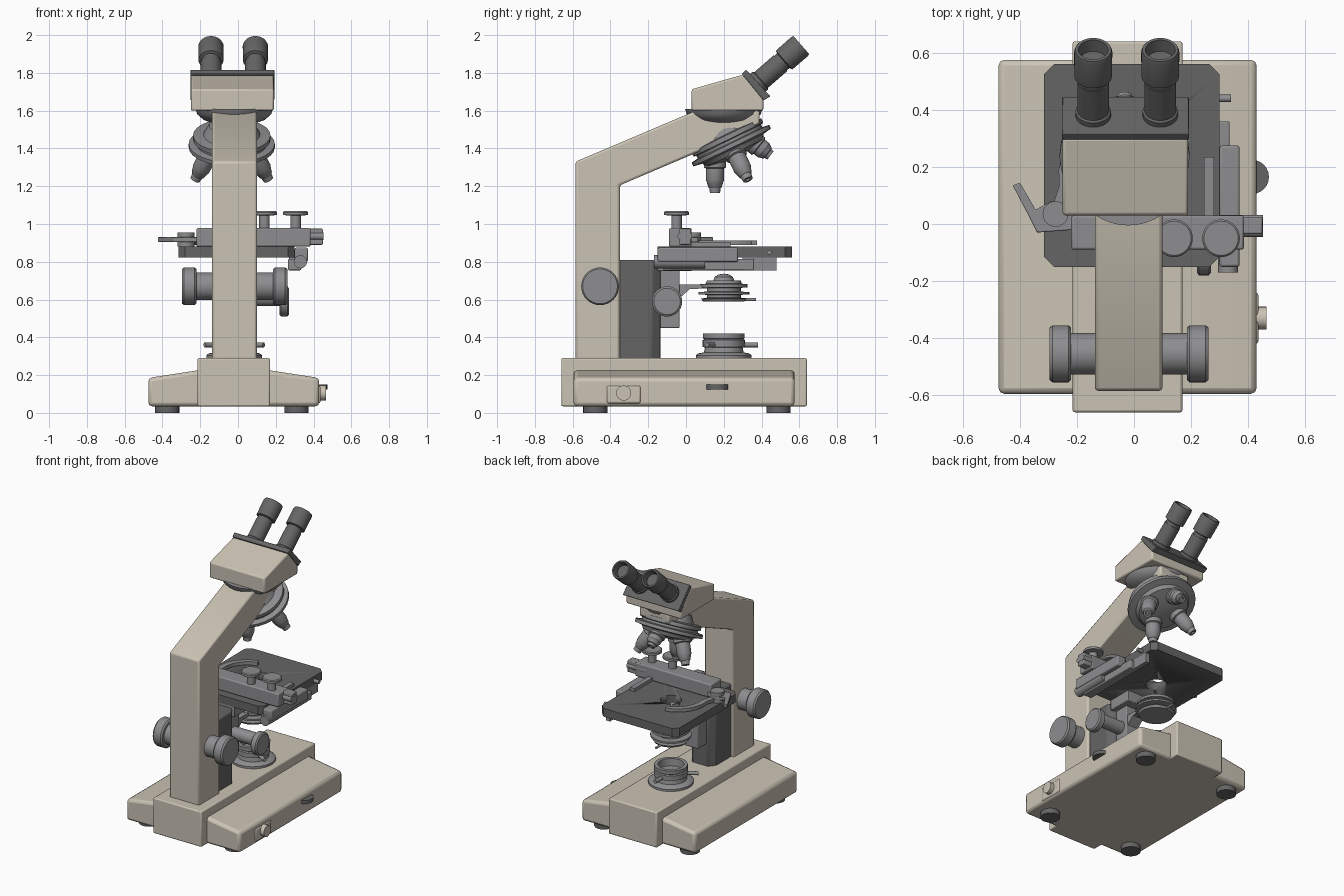
import bpy, bmesh, math
from mathutils import Vector, Matrix


def material(name, r, g, b):
    m = bpy.data.materials.new(name)
    m.diffuse_color = (r, g, b, 1)
    return m


BEIGE = material("beige_paint", 0.60, 0.55, 0.46)
DARK = material("dark_metal", 0.13, 0.13, 0.13)
GREY = material("grey_metal", 0.27, 0.27, 0.28)
CX = -0.02   # optical axis
OY = 0.20


def finish(name, bm, mat, bevel=0, segs=2):
    bmesh.ops.recalc_face_normals(bm, faces=bm.faces)
    me = bpy.data.meshes.new(name)
    bm.to_mesh(me)
    bm.free()
    ob = bpy.data.objects.new(name, me)
    bpy.context.collection.objects.link(ob)
    me.materials.append(mat)
    bpy.ops.object.select_all(action='DESELECT')
    ob.select_set(True)
    bpy.context.view_layer.objects.active = ob
    bpy.ops.object.shade_smooth_by_angle(angle=math.radians(35))
    if bevel:
        mod = ob.modifiers.new("bevel", 'BEVEL')
        mod.width, mod.segments, mod.limit_method = bevel, segs, 'ANGLE'
    return ob


def prism(name, pts, axis, lo, hi, mat, bevel=0, segs=2):
    """Extrude a 2D outline along an axis: x uses (y,z), y uses (x,z), z uses (x,y)."""
    place = {'x': lambda a, b, t: (t, a, b), 'y': lambda a, b, t: (a, t, b),
             'z': lambda a, b, t: (a, b, t)}[axis]
    bm = bmesh.new()
    f = bm.faces.new([bm.verts.new(place(a, b, lo)) for a, b in pts])
    ext = bmesh.ops.extrude_face_region(bm, geom=[f])
    move = Vector(place(0, 0, hi - lo))
    bmesh.ops.translate(bm, vec=move, verts=[v for v in ext["geom"] if isinstance(v, bmesh.types.BMVert)])
    return finish(name, bm, mat, bevel, segs)


def box(name, x, y, z, mat, bevel=0):
    return prism(name, [(x[0], y[0]), (x[1], y[0]), (x[1], y[1]), (x[0], y[1])], 'z', *z, mat, bevel)


def lathe(name, profile, origin, direction, mat, n=32):
    """Spin (radius, height) points about a direction; radius 0 closes an end."""
    bm = bmesh.new()
    rings = []
    for r, h in profile:
        k = 1 if r == 0 else n
        rings.append([bm.verts.new((r * math.cos(2 * math.pi * i / n), r * math.sin(2 * math.pi * i / n), h))
                      for i in range(k)])
    for a, b in zip(rings, rings[1:]):
        for i in range(n):
            j = (i + 1) % n
            if len(a) == 1:
                bm.faces.new((a[0], b[i], b[j]))
            elif len(b) == 1:
                bm.faces.new((a[i], a[j], b[0]))
            else:
                bm.faces.new((a[i], a[j], b[j], b[i]))
    rot = Vector(direction).to_track_quat('Z', 'Y').to_matrix().to_4x4()
    bmesh.ops.transform(bm, matrix=Matrix.Translation(origin) @ rot, verts=bm.verts)
    return finish(name, bm, mat)


def rod(name, r, a, b, mat, n=24):
    d = Vector(b) - Vector(a)
    return lathe(name, [(0, 0), (r, 0), (r, d.length), (0, d.length)], a, d, mat, n)


UP = (0, 0, 1)

# Base: sloping wings, raised centre block, feet
wings = prism("base_wings", [(-0.475, 0.035), (0.43, 0.035), (0.43, 0.185), (0.17, 0.225), (-0.215, 0.225),
                             (-0.475, 0.185)], 'y', -0.595, 0.575, BEIGE, 0.02)
prism("base_centre_block", [(-0.66, 0.035), (0.64, 0.035), (0.64, 0.29), (-0.66, 0.29)], 'x',
      -0.215, 0.17, BEIGE, 0.008)
for x in (-0.375, 0.31):
    for y in (-0.48, 0.49):
        rod("foot", 0.064, (x, y, 0), (x, y, 0.05), DARK)

# Switch and brightness wheel on the right side
box("switch_plate", (0.40, 0.436), (-0.42, -0.24), (0.05, 0.145), BEIGE, 0.01)
rod("switch_button", 0.04, (0.42, -0.33, 0.105), (0.465, -0.33, 0.105), BEIGE)
rod("brightness_wheel", 0.06, (0.413, 0.165, 0.125), (0.413, 0.165, 0.15), DARK)

# Arm
prism("arm", [(-0.585, 0.28), (-0.35, 0.28), (-0.35, 1.205), (0.05, 1.375), (0.39, 1.53), (0.39, 1.60),
              (0.04, 1.595), (-0.585, 1.33)], 'x', -0.137, 0.1, BEIGE, 0.012)

# Coarse and fine focus knobs
for s, x in ((-1, -0.12), (1, 0.085)):
    lathe("focus_knob", [(0, 0), (0.073, 0), (0.073, 0.10), (0.09, 0.10), (0.1, 0.11), (0.1, 0.165),
                         (0.092, 0.176), (0, 0.176)], (x, -0.455, 0.67), (s, 0, 0), GREY)

# Head with eyepiece plate and tubes
lathe("head_mount", [(0, 0), (0.10, 0), (0.16, 0.02), (0.195, 0.05), (0.205, 0.08), (0, 0.08)],
      (CX, 0.2, 1.53), UP, GREY, 40)
prism("head", [(0.03, 1.60), (0.41, 1.60), (0.41, 1.665), (0.30, 1.79), (0.03, 1.713)], 'x',
      -0.25, 0.19, BEIGE, 0.01)
prism("eyepiece_plate", [(0.295, 1.795), (0.318, 1.817), (0.447, 1.675), (0.41, 1.655)], 'x',
      -0.252, 0.192, DARK, 0.004)
tube_dir = Vector((0, 0.755, 0.656))
for x in (-0.143, 0.092):
    lathe("eyepiece", [(0, 0), (0.062, 0), (0.062, 0.03), (0.055, 0.035), (0.055, 0.17), (0.051, 0.17),
                       (0.051, 0.19), (0.066, 0.195), (0.067, 0.305), (0.063, 0.316), (0.052, 0.316),
                       (0.045, 0.27), (0, 0.265)], (x, 0.372, 1.74), tube_dir, DARK)

# Tilted revolving nosepiece and four objectives
t = math.radians(26)
axis = Vector((0, math.sin(t), -math.cos(t)))
low = Vector((0, -math.cos(t), -math.sin(t)))
side = Vector((1, 0, 0))
hub = Vector((-0.033, 0.235, 1.425))
lathe("nosepiece", [(0, -0.11), (0.12, -0.11), (0.15, -0.055), (0.205, -0.05), (0.205, -0.025), (0.19, -0.02),
                    (0.19, -0.005), (0.228, 0), (0.228, 0.022), (0.18, 0.03), (0.165, 0.055), (0.06, 0.075),
                    (0, 0.075)], hub, axis, GREY, 28)
for radial, length in ((low, 0.165), (side, 0.18), (-side, 0.18), (-low, 0.11)):
    d = axis * math.cos(t) + radial * math.sin(t)
    L = length
    lathe("objective", [(0, -0.03), (0.058, -0.03), (0.058, 0.03), (0.048, 0.035), (0.048, 0.6 * L),
                        (0.044, 0.65 * L), (0.036, 0.82 * L), (0.03, 0.85 * L), (0.027, L), (0.014, L),
                        (0.01, L - 0.01), (0, L - 0.01)], hub + axis * 0.05 + radial * 0.115, d, GREY, 24)

# Focus column, stage bracket
prism("focus_column", [(-0.115, -0.36), (0.08, -0.36), (0.08, -0.18), (0.045, -0.135), (-0.08, -0.135),
                       (-0.115, -0.18)], 'z', 0.28, 0.81, DARK, 0.01)
box("stage_bracket", (-0.11, 0.075), (-0.15, 0.03), (0.75, 0.83), GREY, 0.005)
box("condenser_slide", (-0.07, 0.035), (-0.15, -0.035), (0.45, 0.76), GREY, 0.005)
prism("condenser_carrier", [(-0.05, 0.60), (-0.02, 0.62), (0.02, 0.655), (0.12, 0.66), (0.12, 0.68),
                            (-0.05, 0.68)], 'x', -0.06, 0.025, GREY)

# Condenser height knob
rod("condenser_knob_shaft", 0.045, (0.0, -0.10, 0.61), (0.23, -0.10, 0.61), GREY)
lathe("condenser_knob", [(0, 0), (0.07, 0), (0.08, 0.008), (0.08, 0.042), (0.07, 0.05), (0, 0.05)],
      (0.22, -0.10, 0.59), (1, 0, 0), GREY)

# Condenser
lathe("condenser", [(0, 0.59), (0.11, 0.59), (0.12, 0.605), (0.09, 0.61), (0.09, 0.625), (0.135, 0.627),
                    (0.135, 0.64), (0.09, 0.642), (0.09, 0.662), (0.125, 0.664), (0.125, 0.682), (0.095, 0.684),
                    (0.09, 0.70), (0.055, 0.702), (0.048, 0.72), (0.028, 0.733), (0, 0.737)],
      (CX, OY, 0), UP, GREY)
rod("iris_lever", 0.008, (CX, OY, 0.60), (CX, 0.37, 0.60), GREY, 12)

# Lamp housing in the base
lathe("lamp_collar", [(0, 0.28), (0.148, 0.28), (0.148, 0.305), (0.135, 0.315), (0.105, 0.32), (0.10, 0.345),
                      (0.112, 0.35), (0.112, 0.385), (0.104, 0.39), (0.11, 0.395), (0.11, 0.42), (0.085, 0.42),
                      (0.08, 0.37), (0, 0.37)], (CX, OY, 0), UP, GREY)
for a in (90, 210, 330):
    c, s = math.cos(math.radians(a)), math.sin(math.radians(a))
    rod("lamp_screw", 0.013, (CX + 0.09 * c, OY + 0.09 * s, 0.36), (CX + 0.18 * c, OY + 0.18 * s, 0.36), GREY, 12)

# Stage plate with a light hole
k = 0.035
stage = prism("stage", [(-0.315 + k, -0.15), (0.30 - k, -0.15), (0.30, -0.15 + k), (0.30, 0.56 - k),
                        (0.30 - k, 0.56), (-0.315 + k, 0.56), (-0.315, 0.56 - k), (-0.315, -0.15 + k)],
              'z', 0.822, 0.882, DARK)
cutter = rod("hole_cutter", 0.07, (CX, OY, 0.7), (CX, OY, 1.0), DARK, 32)
cutter.hide_render = True
mod = stage.modifiers.new("hole", 'BOOLEAN')
mod.operation, mod.object, mod.solver = 'DIFFERENCE', cutter, 'EXACT'
bpy.context.view_layer.objects.active = stage
bpy.ops.object.modifier_apply(modifier="hole")
bpy.data.objects.remove(cutter)

# Stage drive on the right edge
box("drive_rail", (0.30, 0.37), (-0.15, 0.275), (0.80, 0.875), GREY, 0.008)
box("drive_guide", (0.265, 0.335), (-0.12, 0.36), (0.755, 0.815), GREY, 0.006)
box("drive_guide_end", (0.27, 0.30), (0.30, 0.48), (0.755, 0.825), GREY)
rod("drive_screw", 0.013, (0.27, 0.44, 0.85), (0.34, 0.44, 0.85), GREY, 12)
rod("drive_shaft", 0.035, (0.33, -0.17, 0.80), (0.33, 0.10, 0.80), GREY)

# Mechanical slide carriage with two knobs
box("carriage", (-0.22, 0.385), (-0.09, 0.03), (0.88, 0.978), GREY, 0.008)
for y in (-0.025, 0.012):
    rod("carriage_rod", 0.02, (0.30, y, 0.935), (0.452, y, 0.935), GREY, 16)
box("carriage_end", (0.365, 0.45), (-0.035, 0.025), (0.89, 0.975), GREY, 0.006)
for x in (0.14, 0.305):
    lathe("carriage_knob", [(0, 0.97), (0.028, 0.97), (0.028, 1.045), (0.066, 1.047), (0.066, 1.062),
                            (0.06, 1.068), (0, 1.068)], (x, -0.05, 0), UP, GREY)

# Slide holder: fixed finger, curved spring clip and its lever
box("fixed_finger", (0.245, 0.28), (0.02, 0.235), (0.88, 0.905), GREY)
prism("clip_lever", [(-0.425, 0.135), (-0.40, 0.145), (-0.345, 0.05), (-0.29, 0.08), (-0.21, 0.06), (-0.21, -0.02),
                     (-0.34, -0.03), (-0.37, 0.03)], 'z', 0.905, 0.93, GREY, 0.004)
rod("clip_pivot", 0.045, (-0.275, 0.035, 0.88), (-0.275, 0.035, 0.955), GREY)
arc = [math.radians(a) for a in range(190, 99, -15)]
outer = [(-0.06 + 0.205 * math.cos(a), 0.17 + 0.21 * math.sin(a)) for a in arc]
inner = [(-0.06 + 0.165 * math.cos(a), 0.17 + 0.18 * math.sin(a)) for a in reversed(arc)]
prism("clip_arm", [(-0.29, 0.05)] + outer + inner + [(-0.25, 0.04)], 'z', 0.888, 0.912, GREY)
